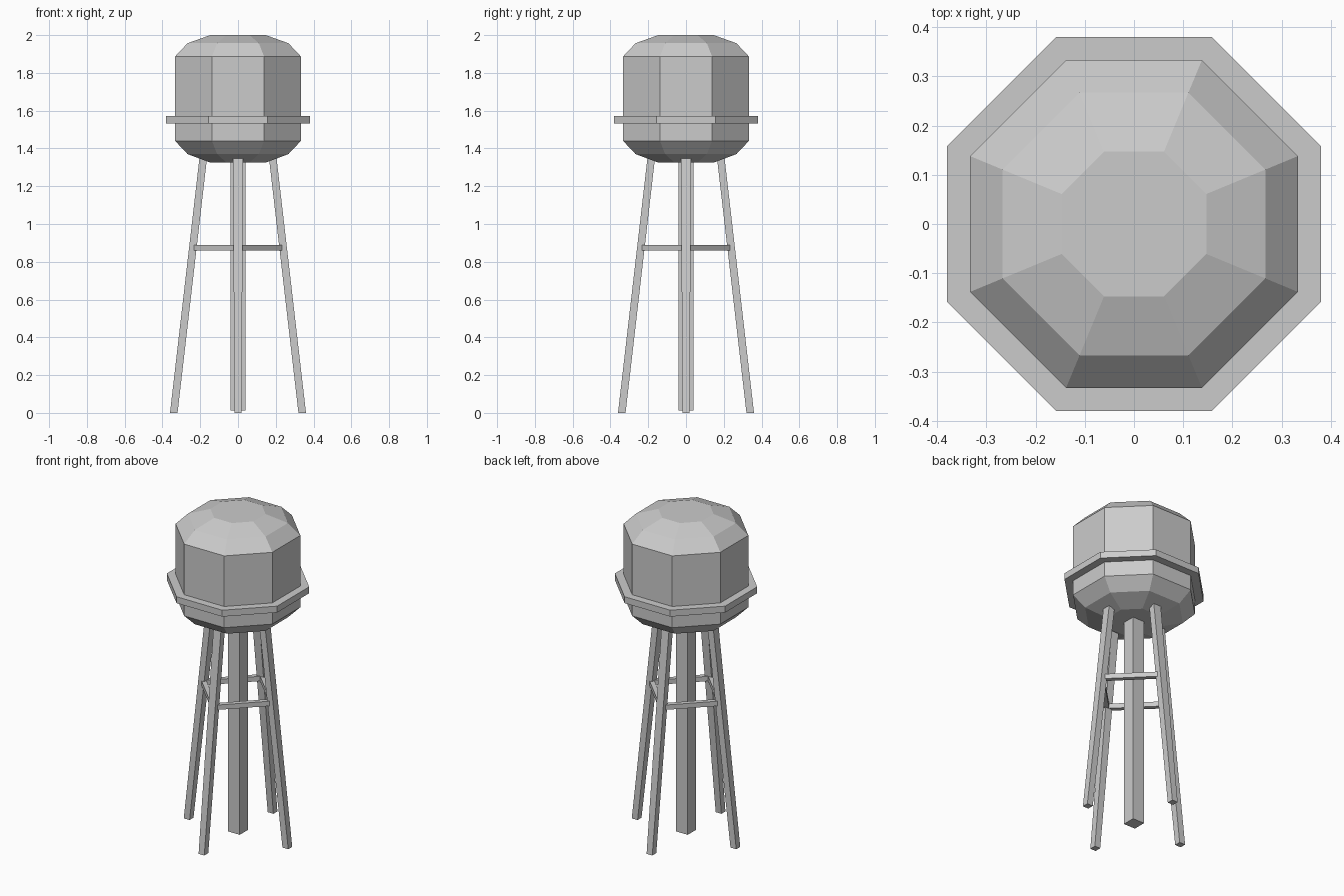
import bpy, bmesh
from math import cos, sin, pi
from mathutils import Matrix, Vector

if "Cube" in bpy.data.objects:
    bpy.data.objects.remove(bpy.data.objects["Cube"])


def loft(name, loops):
    """Skin a stack of equal-length point loops and cap both ends."""
    bm = bmesh.new()
    rings = [[bm.verts.new(p) for p in loop] for loop in loops]
    n = len(rings[0])
    for a, b in zip(rings, rings[1:]):
        for i in range(n):
            j = (i + 1) % n
            bm.faces.new((a[i], a[j], b[j], b[i]))
    bm.faces.new(rings[0][::-1])
    bm.faces.new(rings[-1])
    bmesh.ops.recalc_face_normals(bm, faces=bm.faces[:])
    mesh = bpy.data.meshes.new(name)
    bm.to_mesh(mesh)
    bm.free()
    obj = bpy.data.objects.new(name, mesh)
    bpy.context.collection.objects.link(obj)
    return obj


def octagon(apothem, z):
    r = apothem / cos(pi / 8)
    return [(r * cos(pi / 8 + k * pi / 4), r * sin(pi / 8 + k * pi / 4), z)
            for k in range(8)]


def rect(cx, cy, z, sx, sy):
    return [(cx + a * sx / 2, cy + b * sy / 2, z)
            for a, b in ((-1, -1), (1, -1), (1, 1), (-1, 1))]


# Tank: octagonal barrel with chamfered domes
profile = [(0.147, 1.325), (0.267, 1.37), (0.333, 1.44),
           (0.333, 1.887), (0.267, 1.957), (0.147, 2.0)]
loft("tank", [octagon(r, z) for r, z in profile])

# Walkway ring around the tank
loft("walkway_ring", [octagon(0.38, 1.532), octagon(0.38, 1.572)])

# Central riser pipe
loft("center_post", [rect(0, 0, 0.012, 0.08, 0.08), rect(0, 0, 1.335, 0.08, 0.08)])

# Four splayed legs and the braces joining neighbouring legs
BRACE_Z, BRACE_R = 0.875, 0.238
for k, side in enumerate(("right", "back", "left", "front")):
    turn = Matrix.Rotation(k * pi / 2, 4, 'Z')
    leg = loft(side + "_leg", [rect(0.34, 0, 0, 0.04, 0.039),
                               rect(0.18, 0, 1.385, 0.04, 0.052)])
    leg.data.transform(turn)

    half = BRACE_R / 2 ** 0.5
    brace = loft(side + "_brace", [rect(half, -half, BRACE_Z - 0.015, 0, 0)] and
                 [[(half + a * 0.014, y, BRACE_Z + b * 0.015)
                   for a, b in ((-1, -1), (1, -1), (1, 1), (-1, 1))]
                  for y in (-half, half)])
    brace.data.transform(Matrix.Rotation(k * pi / 2 + pi / 4, 4, 'Z'))
